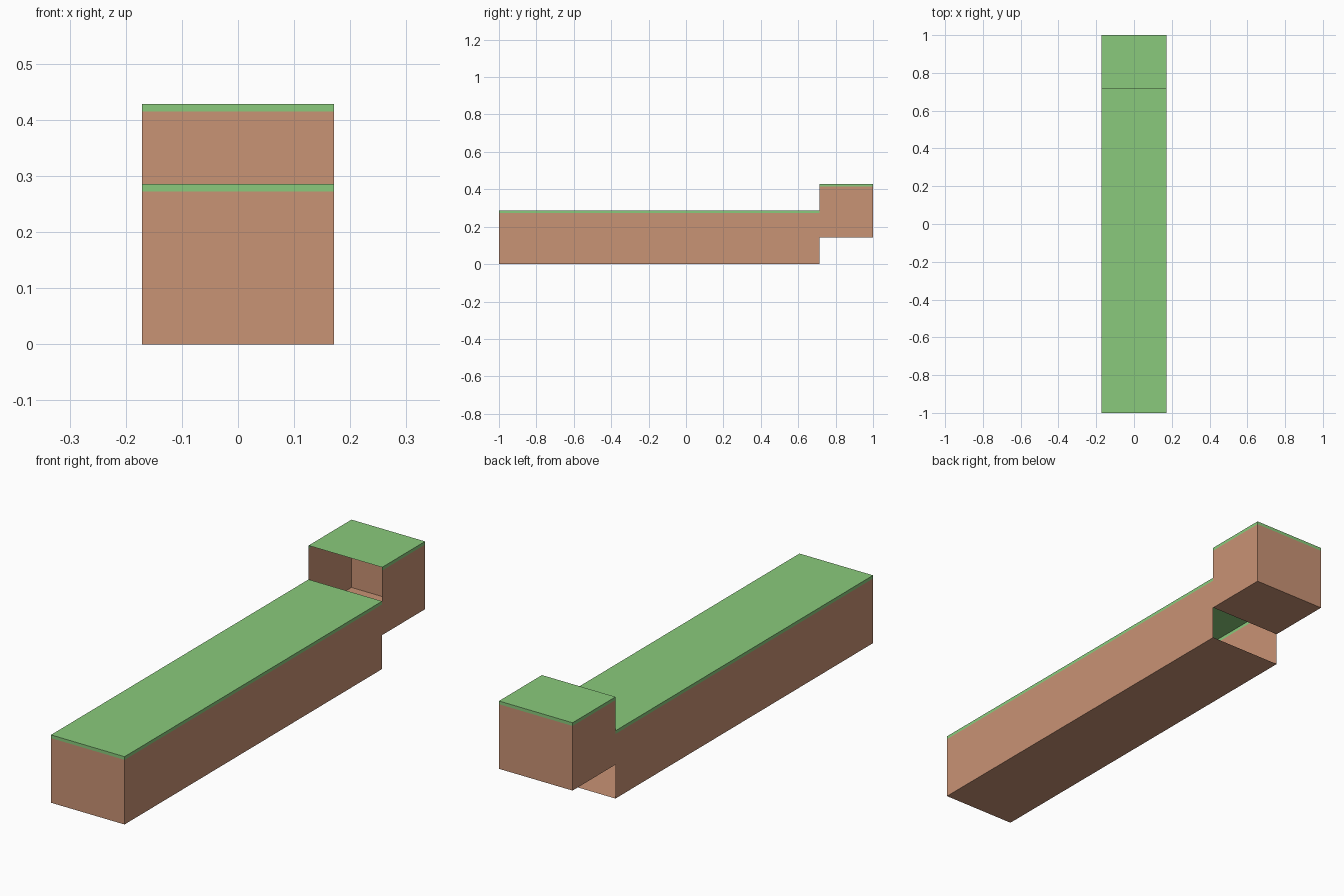
import bpy, bmesh
from mathutils import Vector

if "Cube" in bpy.data.objects:
    bpy.data.objects.remove(bpy.data.objects["Cube"])


def linear(c):
    c /= 255
    return c / 12.92 if c <= 0.04045 else ((c + 0.055) / 1.055) ** 2.4


def material(name, rgb):
    m = bpy.data.materials.new(name)
    m.diffuse_color = [linear(c) for c in rgb] + [1.0]
    m.use_nodes = True
    m.node_tree.nodes["Principled BSDF"].inputs["Base Color"].default_value = m.diffuse_color
    return m


dirt = material("dirt brown", (201, 147, 117))
grass = material("grass green", (138, 202, 124))

W = 0.1714      # half width
H = 0.2857      # block height
STRIP = 0.0135  # grass edge thickness


def grass_block(name, y0, y1, z0, open_side):
    """Hollow dirt block with a grass top and rim, open on one y side."""
    bm = bmesh.new()
    bmesh.ops.create_cube(bm, size=1)
    bmesh.ops.scale(bm, vec=(2 * W, y1 - y0, H), verts=bm.verts)
    bmesh.ops.translate(bm, vec=(0, (y0 + y1) / 2, z0 + H / 2), verts=bm.verts)
    bm.normal_update()
    # leave the joining side open
    gone = [f for f in bm.faces if f.normal.y * open_side > 0.5]
    bmesh.ops.delete(bm, geom=gone, context='FACES')
    # cut the grass rim around the sides
    cut = z0 + H - STRIP
    bmesh.ops.bisect_plane(bm, geom=bm.verts[:] + bm.edges[:] + bm.faces[:],
                           plane_co=Vector((0, 0, cut)), plane_no=Vector((0, 0, 1)))
    for f in bm.faces:
        f.material_index = int(f.calc_center_median().z > cut)
    me = bpy.data.meshes.new(name)
    bm.to_mesh(me)
    bm.free()
    me.materials.append(dirt)
    me.materials.append(grass)
    ob = bpy.data.objects.new(name, me)
    bpy.context.collection.objects.link(ob)


# long low path, open at its back end
grass_block("long_path", -1.0, 0.7143, 0.0, 1)
# raised end step, open toward the path
grass_block("raised_step", 0.7143, 1.0, H / 2, -1)
